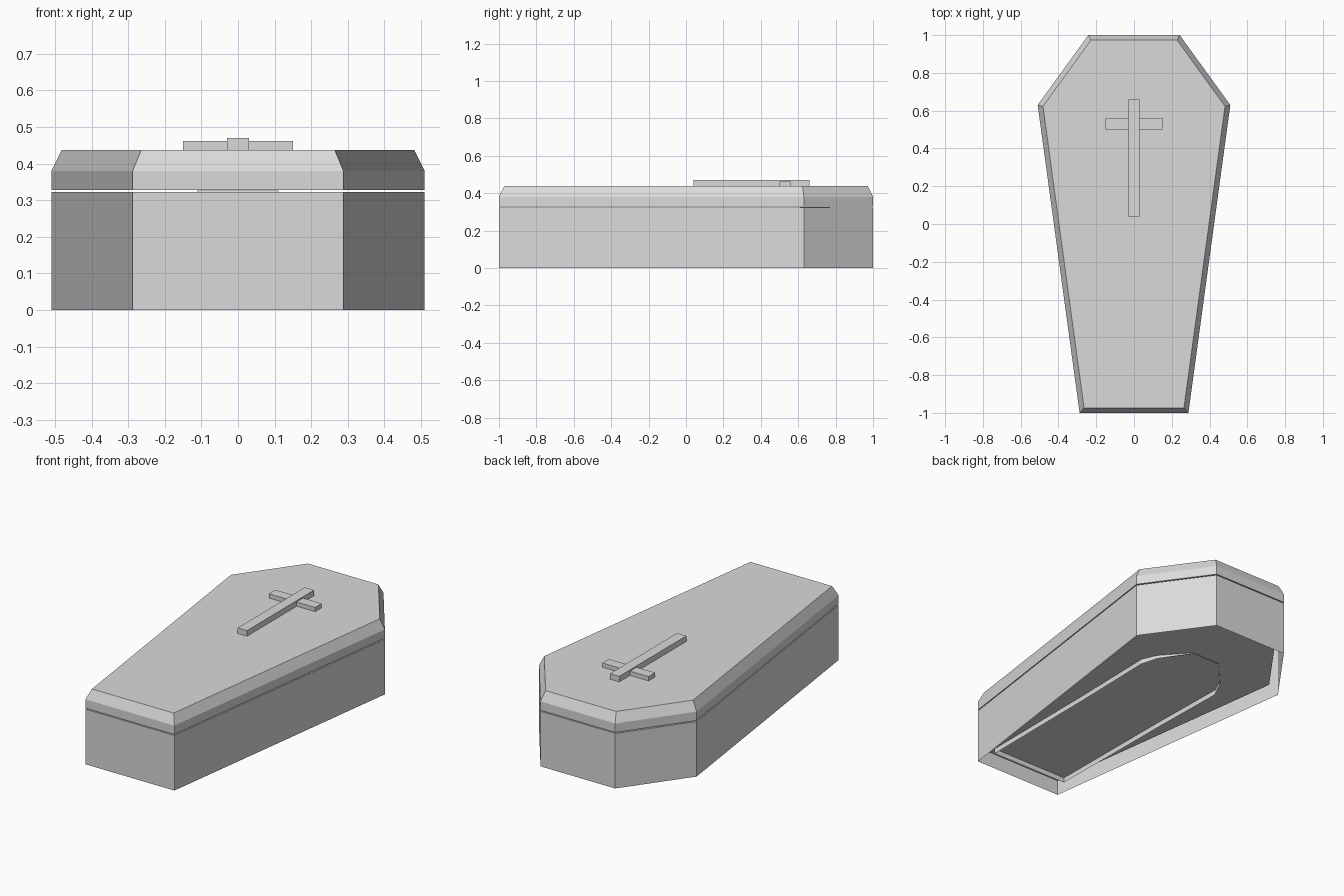
import bpy
import bmesh
from mathutils import Vector

if "Cube" in bpy.data.objects:
    bpy.data.objects.remove(bpy.data.objects["Cube"])

grey = bpy.data.materials.new("plain_grey")
grey.diffuse_color = (0.7, 0.7, 0.7, 1)
grey.use_nodes = True
grey.node_tree.nodes["Principled BSDF"].inputs["Base Color"].default_value = grey.diffuse_color

# Six-sided plan, counter-clockwise from the right foot corner
PLAN = [(0.288, -1), (0.51, 0.63), (0.242, 1), (-0.242, 1), (-0.51, 0.63), (-0.288, -1)]


def inset(points, t):
    """Move every side of a counter-clockwise outline inward by t."""
    out = []
    n = len(points)
    for i in range(n):
        p = Vector(points[i])
        d1 = (p - Vector(points[i - 1])).normalized()
        d2 = (Vector(points[(i + 1) % n]) - p).normalized()
        n1, n2 = Vector((-d1.y, d1.x)), Vector((-d2.y, d2.x))
        q = p + (n1 + n2) * (t / (1 + n1.dot(n2)))
        out.append((q.x, q.y))
    return out


def ring(points, z):
    return [(x, y, z) for x, y in points]


def loft(name, rings, cap_first=False, cap_last=False):
    """Join matching rings of points with flat faces."""
    bm = bmesh.new()
    rows = [[bm.verts.new(p) for p in r] for r in rings]
    n = len(rows[0])
    for a, b in zip(rows, rows[1:]):
        for i in range(n):
            j = (i + 1) % n
            bm.faces.new((a[i], a[j], b[j], b[i]))
    if cap_first:
        bm.faces.new(rows[0][::-1])
    if cap_last:
        bm.faces.new(rows[-1])
    mesh = bpy.data.meshes.new(name)
    bm.to_mesh(mesh)
    bm.free()
    mesh.materials.append(grey)
    obj = bpy.data.objects.new(name, mesh)
    bpy.context.collection.objects.link(obj)
    return obj


def box(name, x, y0, y1, z0, z1):
    base = [(x, y0), (x, y1), (-x, y1), (-x, y0)]
    return loft(name, [ring(base, z0), ring(base, z1)], True, True)


# Hollow case: open-bottomed outer wall, flat rim, inner wall and raised floor
inner = inset(PLAN, 0.05)
loft("case", [ring(PLAN, 0), ring(PLAN, 0.322), ring(inner, 0.322), ring(inner, 0.05)],
     cap_last=True)

# Hollow lid with a chamfered top edge
loft("lid", [ring(inner, 0.40), ring(inner, 0.328), ring(PLAN, 0.328), ring(PLAN, 0.38),
             ring(inset(PLAN, 0.027), 0.437)], True, True)

# Raised cross on the lid
box("cross_upright", 0.03, 0.04, 0.66, 0.43, 0.47)
box("cross_arm", 0.15, 0.50, 0.56, 0.43, 0.462)

# Mattress shell: its open lower edge dips just below the floor
half = [(0.25, -0.90, 0.02), (0.255, -0.12, 0.02), (0.265, 0.38, 0.02),
        (0.225, 0.47, 0.03), (0.09, 0.62, 0.045)]
low = half + [(-x, y, z) for x, y, z in reversed(half)]
outline = [(x, y) for x, y, z in low]
loft("mattress", [low, ring(outline, 0.16), ring(inset(outline, 0.03), 0.2)], cap_last=True)

# Pillow whose top just shows in the gap below the lid
pad = [(0.2, 0.52), (0.2, 0.86), (-0.2, 0.86), (-0.2, 0.52)]
loft("pillow", [ring(inset(pad, 0.05), 0.12), ring(pad, 0.22), ring(inset(pad, 0.09), 0.326)],
     True, True)
